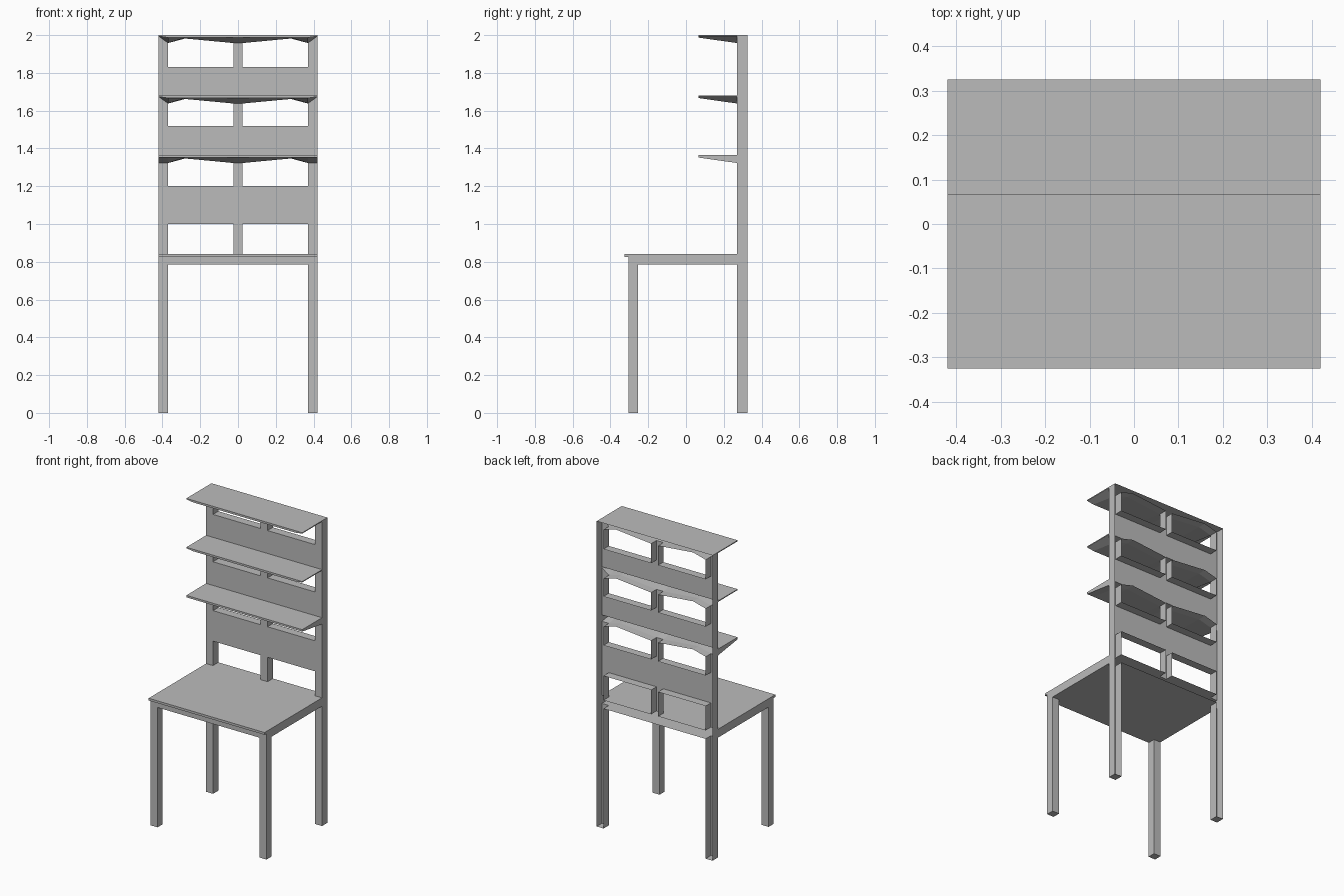
import bpy
import bmesh

if "Cube" in bpy.data.objects:
    bpy.data.objects.remove(bpy.data.objects["Cube"])

grey = bpy.data.materials.new("plain_grey")
grey.use_nodes = True
GREY = (0.5, 0.5, 0.5, 1)
grey.diffuse_color = GREY
grey.node_tree.nodes["Principled BSDF"].inputs["Base Color"].default_value = GREY

# Main dimensions
W, POST, MID = 0.42, 0.37, 0.025           # half width, post inner edge, half middle post
FRONT, BACK = 0.27, 0.325                  # depth of the hollow rear frame
DESK, UNDER = 0.84, 0.785
SHELVES = [1.365, 1.68, 2.0]
SILLS = [1.2, 1.52, 1.83]
SHELF_FRONT, DROP = 0.065, 0.042


class Shell:
    """Collects quads and boxes into one flat-shaded object."""

    def __init__(self, name):
        self.name, self.bm = name, bmesh.new()

    def face(self, *points):
        self.bm.faces.new([self.bm.verts.new(p) for p in points])

    def xz(self, y, x0, x1, z0, z1):
        self.face((x0, y, z0), (x1, y, z0), (x1, y, z1), (x0, y, z1))

    def yz(self, x, y0, y1, z0, z1):
        self.face((x, y0, z0), (x, y1, z0), (x, y1, z1), (x, y0, z1))

    def xy(self, z, x0, x1, y0, y1):
        self.face((x0, y0, z), (x1, y0, z), (x1, y1, z), (x0, y1, z))

    def box(self, x0, x1, y0, y1, z0, z1, back=True, top=True):
        self.xz(y0, x0, x1, z0, z1)
        self.yz(x0, y0, y1, z0, z1)
        self.yz(x1, y0, y1, z0, z1)
        self.xy(z0, x0, x1, y0, y1)
        if top:
            self.xy(z1, x0, x1, y0, y1)
        if back:
            self.xz(y1, x0, x1, z0, z1)

    def finish(self):
        bmesh.ops.remove_doubles(self.bm, verts=self.bm.verts, dist=0.0005)
        bmesh.ops.recalc_face_normals(self.bm, faces=self.bm.faces)
        mesh = bpy.data.meshes.new(self.name)
        self.bm.to_mesh(mesh)
        self.bm.free()
        mesh.materials.append(grey)
        bpy.context.collection.objects.link(bpy.data.objects.new(self.name, mesh))


# Desk with an open back and a thin front lip
desk = Shell("desk_top")
desk.box(-W, W, -0.305, FRONT, UNDER, DESK, back=False)
desk.xy(UNDER, -POST, POST, FRONT, BACK)
desk.finish()
lip = Shell("desk_front_lip")
lip.box(-W, W, -BACK, -0.305, 0.825, DESK)
lip.finish()

# Legs: solid at the front, open channels at the rear
for side, label in ((1, "left"), (-1, "right")):
    x0, x1 = sorted((side * POST, side * W))
    leg = Shell("front_leg_" + label)
    leg.box(x0, x1, -0.305, -0.255, 0, UNDER)
    leg.finish()
    rear = Shell("rear_leg_" + label)
    rear.box(x0, x1, FRONT, BACK, 0, UNDER, back=False, top=False)
    rear.yz(side * W, FRONT, BACK, UNDER, SHELVES[-1])
    rear.finish()

# Hollow rear frame: panels, posts and the walls lining each opening
frame = Shell("rear_frame")
panels = list(zip([1.0] + SHELVES[:-1], SILLS))
openings = [(DESK, 1.0)] + [(s, t - DROP) for s, t in zip(SILLS, SHELVES)]
for z0, z1 in panels:
    frame.xz(FRONT, -W, W, z0, z1)
for z0, z1 in openings:
    frame.xz(FRONT, -MID, MID, z0, z1)
    for s in (1, -1):
        frame.xz(FRONT, s * POST, s * W, z0, z1)
        frame.xy(z0, s * MID, s * POST, FRONT, BACK)
        for x in (MID, POST):
            frame.yz(s * x, FRONT, BACK, z0, z1)
        if z0 == DESK:
            frame.xy(z1, s * MID, s * POST, FRONT, BACK)
frame.xy(SHELVES[-1], -W, W, FRONT, BACK)
frame.finish()

# Shelves: flat top, underside swelling towards each post
for i, top in enumerate(SHELVES):
    edge = DROP if i == 0 else 0.006
    half = [(0, DROP), (MID, DROP), (0.28, 0.018), (POST, DROP), (W, edge)]
    shelf = Shell("shelf_%d" % (i + 1))
    shelf.xy(top, -W, W, SHELF_FRONT, FRONT)
    for s in (1, -1):
        for (xa, da), (xb, db) in zip(half, half[1:]):
            fa, fb = min(da, 0.013), min(db, 0.013)
            xa, xb = s * xa, s * xb
            shelf.face((xa, SHELF_FRONT, top), (xb, SHELF_FRONT, top),
                       (xb, SHELF_FRONT, top - fb), (xa, SHELF_FRONT, top - fa))
            shelf.face((xa, SHELF_FRONT, top - fa), (xb, SHELF_FRONT, top - fb),
                       (xb, FRONT, top - db), (xa, FRONT, top - da))
            # Ceiling of the opening behind the shelf
            if MID <= abs(xa) < POST:
                shelf.face((xa, FRONT, top - da), (xb, FRONT, top - db),
                           (xb, BACK, top - db), (xa, BACK, top - da))
        # Post front up to the sloping shelf underside
        shelf.face((s * POST, FRONT, top - DROP), (s * W, FRONT, top - DROP),
                   (s * W, FRONT, top - edge))
        # Closed shelf end
        shelf.face((s * W, SHELF_FRONT, top), (s * W, FRONT, top),
                   (s * W, FRONT, top - edge),
                   (s * W, SHELF_FRONT, top - min(edge, 0.013)))
    shelf.finish()
